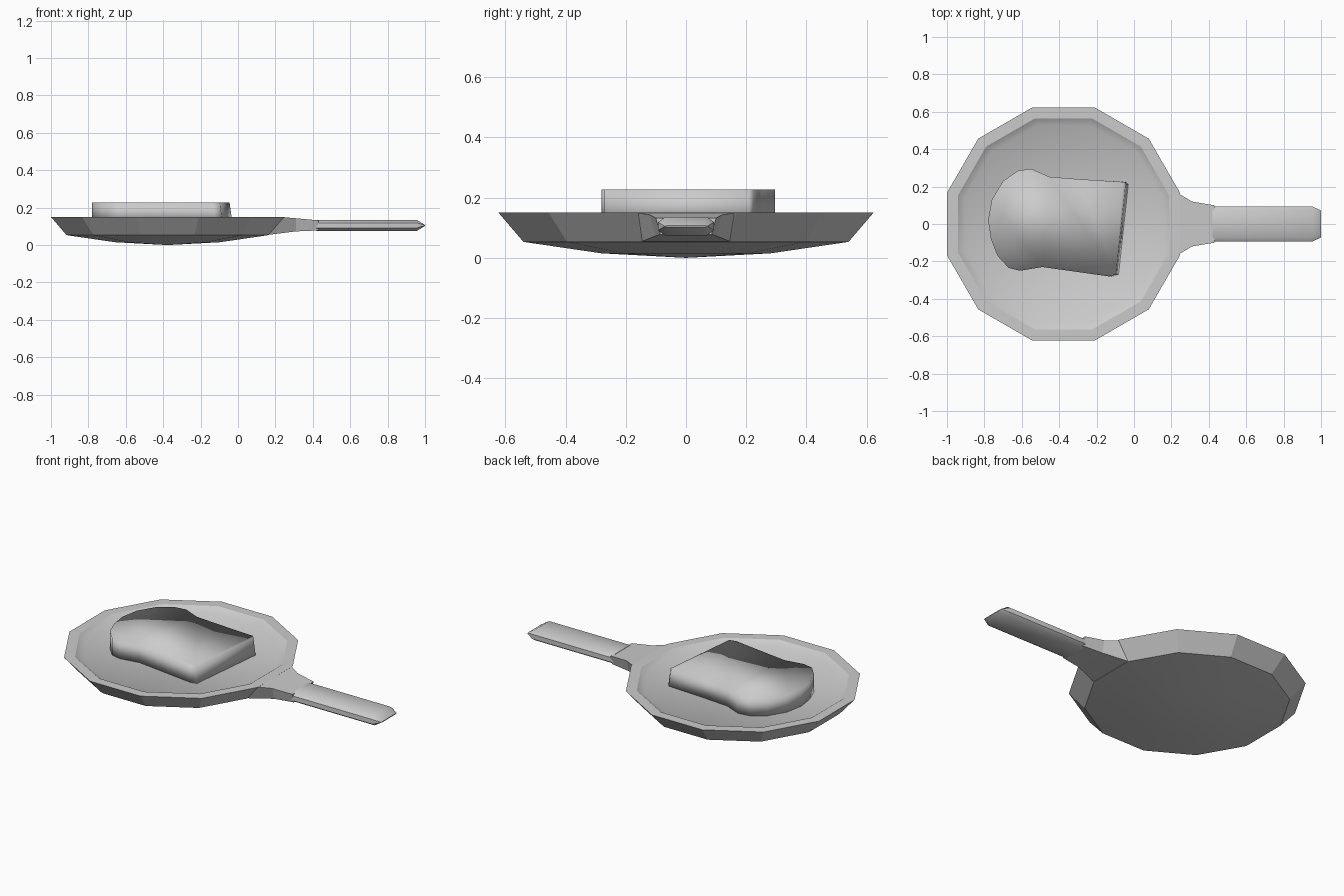
import bpy, bmesh, math
from mathutils import Vector

cube = bpy.data.objects.get("Cube")
if cube:
    bpy.data.objects.remove(cube, do_unlink=True)

grey = bpy.data.materials.new("plain_grey")
grey.use_nodes = True
colour = (0.6, 0.6, 0.6, 1)
grey.diffuse_color = colour
grey.node_tree.nodes["Principled BSDF"].inputs["Base Color"].default_value = colour


def loft(bm, sections):
    """Bridge equal-length closed sections and cap both ends."""
    loops = [[bm.verts.new(p) for p in s] for s in sections]
    n = len(loops[0])
    walls = []
    for a, b in zip(loops, loops[1:]):
        walls.append([bm.faces.new((a[i], a[(i + 1) % n], b[(i + 1) % n], b[i]))
                      for i in range(n)])
    caps = [bm.faces.new(loops[0][::-1]), bm.faces.new(loops[-1])]
    return loops, walls, caps


def finish(bm, name):
    bmesh.ops.recalc_face_normals(bm, faces=bm.faces[:])
    mesh = bpy.data.meshes.new(name)
    bm.to_mesh(mesh)
    bm.free()
    mesh.materials.append(grey)
    obj = bpy.data.objects.new(name, mesh)
    bpy.context.collection.objects.link(obj)
    return obj


# Pan: twelve-sided shell with a shallow domed underside
CENTRE_X = -0.377
SIDES = 12


def ring(radius, z):
    angles = [math.tau * (i + 0.5) / SIDES for i in range(SIDES)]
    return [(CENTRE_X + radius * math.cos(a), radius * math.sin(a), z) for a in angles]


bm = bmesh.new()
profile = [(0.29, 0.015), (0.559, 0.053), (0.645, 0.15), (0.585, 0.15), (0.545, 0.125)]
loops, walls, caps = loft(bm, [ring(r, z) for r, z in profile])
for face in bm.faces:
    face.smooth = True
for face in walls[1] + walls[2]:
    face.smooth = False
for loop in loops[1:4]:
    for i in range(SIDES):
        bm.edges.get((loop[i], loop[(i + 1) % SIDES])).smooth = False
dome = bmesh.ops.poke(bm, faces=[caps[0]])
dome["verts"][0].co.z = 0
for face in dome["faces"]:
    face.smooth = True
finish(bm, "pan")

# Bracket: tapering block between rim and handle
bm = bmesh.new()
bracket = []
for top_x, top_y, top_z, low_x, low_y, low_z in (
        (0.235, 0.165, 0.15, 0.165, 0.145, 0.055),
        (0.31, 0.12, 0.143, 0.31, 0.1, 0.073),
        (0.43, 0.1, 0.132, 0.43, 0.085, 0.078)):
    bracket.append([(top_x, -top_y, top_z), (top_x, top_y, top_z),
                    (low_x, low_y, low_z), (low_x, -low_y, low_z)])
loft(bm, bracket)
finish(bm, "handle_bracket")

# Handle: flattened octagonal bar ending in a wedge
bm = bmesh.new()
quarter = [(0.093, 0.014), (0.07, 0.03)]
half = quarter + [(-y, z) for y, z in quarter[::-1]]
octagon = half + [(-y, -z) for y, z in half]
loft(bm, [[(x, y * sy, 0.105 + z * sz) for y, z in octagon]
          for x, sy, sz in ((0.42, 1, 1), (0.955, 1, 1), (1.0, 0.78, 0.08))])
handle = finish(bm, "handle")
bpy.context.view_layer.objects.active = handle
handle.select_set(True)
bpy.ops.object.shade_smooth_by_angle(angle=math.radians(50))

# Bread slice: soft-shaded extruded outline with a slightly leaning cut side
outline = [(-0.03, 0.21), (-0.045, 0.225), (-0.3, 0.24), (-0.45, 0.252), (-0.55, 0.295),
           (-0.62, 0.285), (-0.7, 0.23), (-0.76, 0.13), (-0.78, 0.02), (-0.765, -0.08),
           (-0.73, -0.17), (-0.67, -0.235), (-0.61, -0.25), (-0.49, -0.23),
           (-0.12, -0.28), (-0.082, -0.27)]
bm = bmesh.new()
loft(bm, [[(x, y, 0.12) for x, y in outline],
          [(x - (0.015 if x > -0.2 else 0), y, 0.227) for x, y in outline]])
for face in bm.faces:
    face.smooth = True
finish(bm, "bread_slice")
